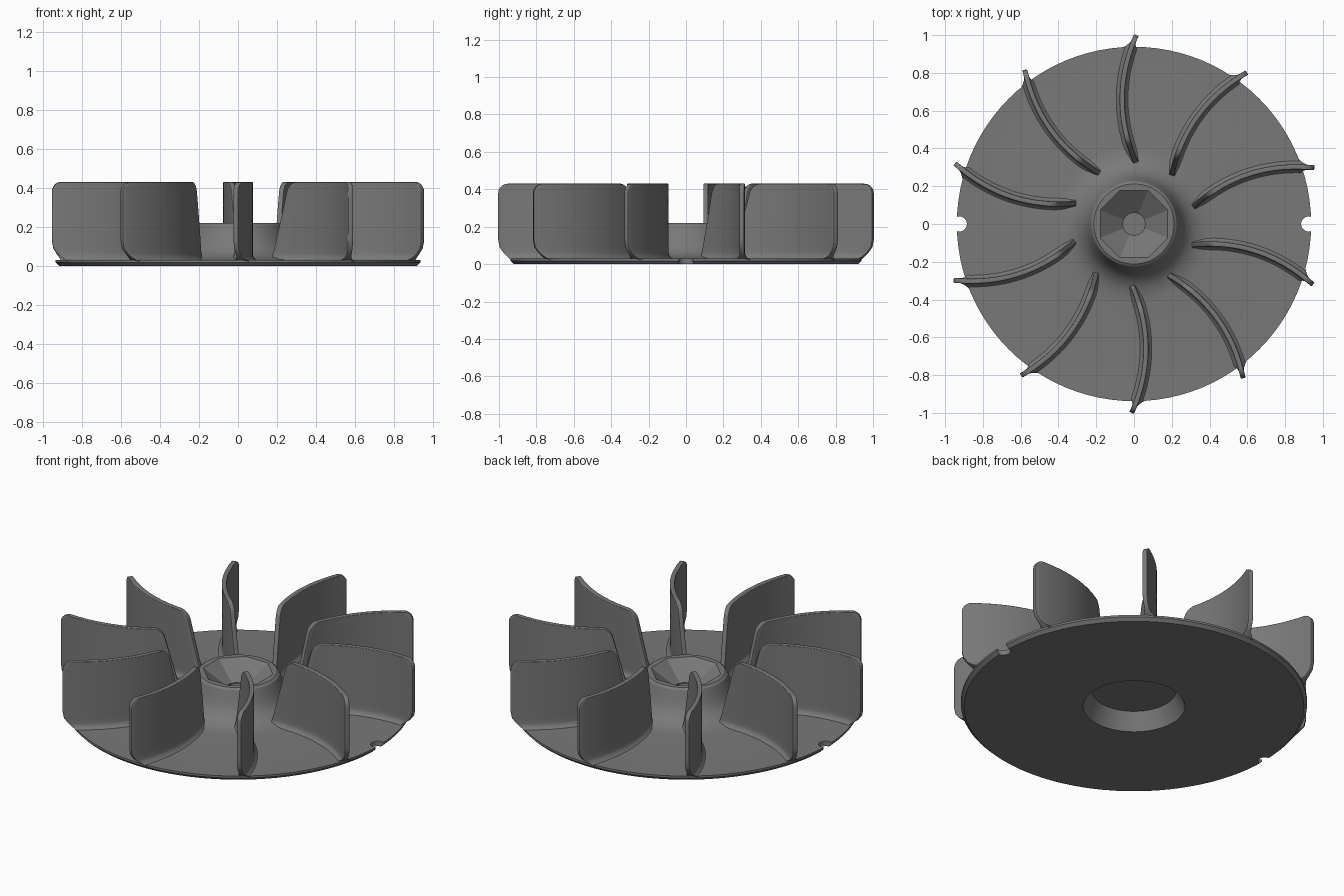
import bpy, bmesh
from math import sin, cos, pi, sqrt, radians
from mathutils import Matrix

old = bpy.data.objects.get("Cube")
if old:
    bpy.data.objects.remove(old, do_unlink=True)

SEGMENTS = 96
BLADES = 10

grey = bpy.data.materials.new("mid_grey")
grey.use_nodes = True
colour = (0.19, 0.19, 0.19, 1)
grey.diffuse_color = colour
grey.node_tree.nodes["Principled BSDF"].inputs["Base Color"].default_value = colour


def make_object(name, bm):
    bmesh.ops.recalc_face_normals(bm, faces=bm.faces)
    mesh = bpy.data.meshes.new(name)
    bm.to_mesh(mesh)
    bm.free()
    mesh.materials.append(grey)
    obj = bpy.data.objects.new(name, mesh)
    bpy.context.collection.objects.link(obj)
    return obj


def finish(obj, modifier, angle):
    bpy.ops.object.select_all(action="DESELECT")
    obj.select_set(True)
    bpy.context.view_layer.objects.active = obj
    bpy.ops.object.modifier_apply(modifier=modifier.name)
    bpy.ops.object.shade_smooth_by_angle(angle=radians(angle))


# Base disc and hub: rings joined from the underside recess to the socket floor
def facet(a):
    """Cosine of the angle from the middle of the nearest octagon side."""
    return cos((a + pi / 8) % (pi / 4) - pi / 8)


def circle(r, z):
    return [(r * cos(a), r * sin(a), z) for a in angles]


angles = [2 * pi * i / SEGMENTS for i in range(SEGMENTS)]
profile = [(0.228, 0.10), (0.276, 0), (0.92, 0), (0.938, 0.018), (0.938, 0.03),
           (0.42, 0.03), (0.38, 0.034), (0.34, 0.045), (0.31, 0.06), (0.28, 0.085),
           (0.26, 0.115), (0.245, 0.15), (0.232, 0.19), (0.225, 0.21), (0.212, 0.22)]
rings = [circle(r, z) for r, z in profile]
apothem, core, slope = 0.178, 0.06, 0.8
rings.append([(apothem / facet(a) * cos(a), apothem / facet(a) * sin(a), 0.22)
              for a in angles])
rings.append([(core * cos(a), core * sin(a), 0.22 - slope * (apothem - core * facet(a)))
              for a in angles])
rings.append(circle(core, 0.118))

bm = bmesh.new()
loops = [[bm.verts.new(p) for p in ring] for ring in rings]
for lower, upper in zip(loops, loops[1:]):
    for i in range(SEGMENTS):
        j = (i + 1) % SEGMENTS
        bm.faces.new((lower[i], lower[j], upper[j], upper[i]))
bm.faces.new(loops[0])
bm.faces.new(loops[-1])
disc = make_object("base_disc_and_hub", bm)

# Two round notches in the rim
bm = bmesh.new()
for side in (-1, 1):
    bmesh.ops.create_cone(bm, cap_ends=True, segments=32, radius1=0.04, radius2=0.04,
                          depth=0.2, matrix=Matrix.Translation((side * 0.925, 0, 0)))
cutter = make_object("notch_cutter", bm)
cutter.hide_render = True
cut = disc.modifiers.new("notches", "BOOLEAN")
cut.operation = "DIFFERENCE"
cut.solver = "EXACT"
cut.object = cutter
finish(disc, cut, 25)
bpy.data.objects.remove(cutter, do_unlink=True)


# Curved blade: a grid of height levels and steps outward, with two sides
def blade_rows():
    for z in (0.02, 0.03, 0.04, 0.05, 0.06, 0.09, 0.13, 0.2, 0.3, 0.38,
              0.395, 0.41, 0.42, 0.427, 0.43):
        corner = 0.05 - sqrt(max(0, 0.05 ** 2 - max(0, z - 0.38) ** 2))
        inner = 0.32 + 0.25 * (z - 0.03) + corner
        outer = 1 - corner - 0.08 * (max(0, 0.12 - z) / 0.1) ** 2
        half = 0.013 + 0.018 * max(0, (0.06 - z) / 0.03) ** 2
        yield z, inner, outer, half


STEPS = 24
bm = bmesh.new()
grids = [[], []]
for z, inner, outer, half in blade_rows():
    for grid, side in zip(grids, (-1, 1)):
        row = []
        for i in range(STEPS + 1):
            r = inner + (outer - inner) * i / STEPS
            bend = 0.65 * (r - 0.66) ** 2 - 0.063
            tilt = 1.3 * (r - 0.66)
            n = sqrt(1 + tilt * tilt)
            row.append(bm.verts.new((bend + side * half / n, r - side * half * tilt / n, z)))
        grid.append(row)
left, right = grids
for grid in grids:
    for low, high in zip(grid, grid[1:]):
        for i in range(STEPS):
            bm.faces.new((low[i], low[i + 1], high[i + 1], high[i]))
for k in (0, -1):
    for i in range(STEPS):
        bm.faces.new((left[k][i], left[k][i + 1], right[k][i + 1], right[k][i]))
    for j in range(len(left) - 1):
        bm.faces.new((left[j][k], left[j + 1][k], right[j + 1][k], right[j][k]))
blade = make_object("blade_1", bm)
bevel = blade.modifiers.new("soft_edges", "BEVEL")
bevel.width = 0.005
bevel.segments = 2
bevel.limit_method = "ANGLE"
bevel.angle_limit = radians(60)
finish(blade, bevel, 50)

# Repeat the blade around the hub
for i in range(1, BLADES):
    copy = bpy.data.objects.new(f"blade_{i + 1}", blade.data)
    copy.rotation_euler.z = 2 * pi * i / BLADES
    bpy.context.collection.objects.link(copy)
